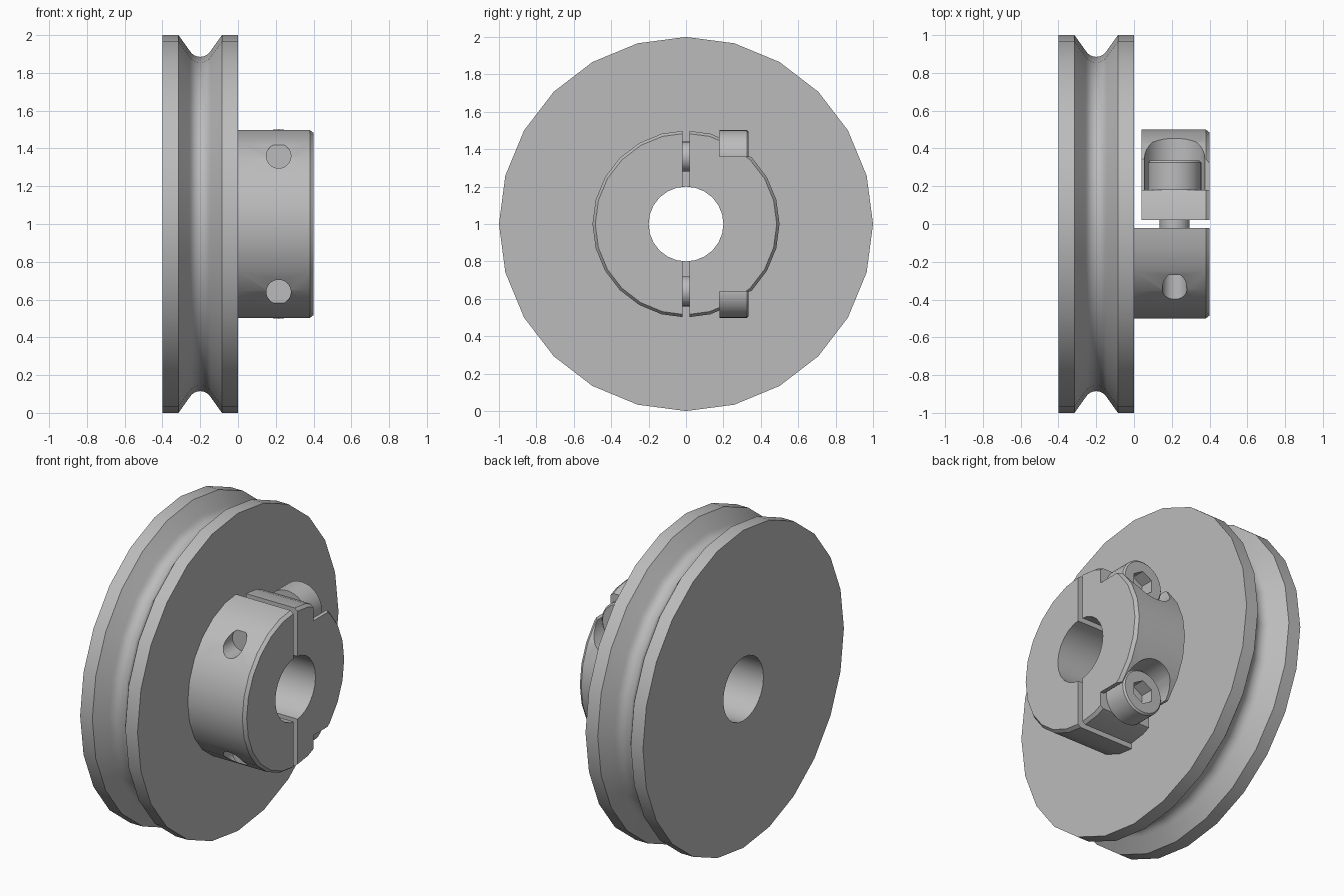
import bpy, bmesh
from math import sin, cos, pi, radians
from mathutils import Matrix, Vector

cube = bpy.data.objects.get("Cube")
if cube:
    bpy.data.objects.remove(cube, do_unlink=True)

steel = bpy.data.materials.new("grey_metal")
steel.use_nodes = True
GREY = (0.5, 0.5, 0.5, 1)
steel.diffuse_color = GREY
steel.node_tree.nodes["Principled BSDF"].inputs["Base Color"].default_value = GREY

AXIS_Z = 1.0        # height of the shaft axis
SCREW_X = 0.215     # screw position along the shaft
SCREW_Z = 0.36      # screw offset from the axis
SLIT = 0.02         # half width of the clamp slit
SEAT = 0.18         # plane the screw heads sit on


def finish(bm, name):
    bmesh.ops.recalc_face_normals(bm, faces=bm.faces)
    mesh = bpy.data.meshes.new(name)
    bm.to_mesh(mesh)
    bm.free()
    mesh.materials.append(steel)
    ob = bpy.data.objects.new(name, mesh)
    bpy.context.collection.objects.link(ob)
    return ob


def lathe(name, profile, sides=24):
    """Turn a closed (x, radius) profile around the shaft axis."""
    bm = bmesh.new()
    rings = []
    for i in range(sides):
        a = 2 * pi * i / sides
        rings.append([bm.verts.new((x, r * sin(a), AXIS_Z + r * cos(a))) for x, r in profile])
    n = len(profile)
    for i in range(sides):
        a, b = rings[i], rings[(i + 1) % sides]
        for j in range(n):
            k = (j + 1) % n
            bm.faces.new((a[j], a[k], b[k], b[j]))
    return finish(bm, name)


def rod(name, radius, y0, y1, z, sides=32):
    """Cylinder along y at the screw position."""
    bm = bmesh.new()
    m = Matrix.Translation((SCREW_X, (y0 + y1) / 2, z)) @ Matrix.Rotation(radians(90), 4, 'X')
    bmesh.ops.create_cone(bm, cap_ends=True, segments=sides, radius1=radius,
                          radius2=radius, depth=y1 - y0, matrix=m)
    return finish(bm, name)


def block(name, low, high):
    bm = bmesh.new()
    low, high = Vector(low), Vector(high)
    m = Matrix.Translation((low + high) / 2) @ Matrix.Diagonal((*(high - low), 1))
    bmesh.ops.create_cube(bm, size=1, matrix=m)
    return finish(bm, name)


def cut(ob, cutter):
    mod = ob.modifiers.new("cut", 'BOOLEAN')
    mod.operation = 'DIFFERENCE'
    mod.solver = 'EXACT'
    mod.object = cutter
    bpy.context.view_layer.objects.active = ob
    bpy.ops.object.modifier_apply(modifier=mod.name)
    bpy.data.objects.remove(cutter, do_unlink=True)


def smooth(ob):
    bpy.ops.object.select_all(action='DESELECT')
    ob.select_set(True)
    bpy.context.view_layer.objects.active = ob
    bpy.ops.object.shade_smooth_by_angle(angle=radians(28))


# Grooved wheel: sloped flanks running into a round groove floor
floor = [(-0.2 + 0.065 * sin(a), 0.95 - 0.065 * cos(a))
         for a in (radians(d) for d in range(-60, 61, 15))]
wheel = lathe("grooved_wheel",
              [(-0.4, 0.2), (-0.4, 1), (-0.315, 1)] + floor + [(-0.085, 1), (0, 1), (0, 0.2)])
smooth(wheel)


def hub_profile(start):
    return [(start, 0.2), (start, 0.5), (0.38, 0.5), (0.4, 0.485), (0.4, 0.2)]


# Fixed half of the split hub, with the two threaded holes
hub = lathe("fixed_hub_half", hub_profile(0))
cut(hub, block("cutter", (-1, -SLIT, 0), (1, 1, 2)))
for side in (1, -1):
    cut(hub, rod("cutter", 0.065, -0.7, -0.27, AXIS_Z + side * SCREW_Z))
smooth(hub)

# Loose clamp half, with round counterbores opened outward into steps
clamp = lathe("clamp_half", hub_profile(0.04))
cut(clamp, block("cutter", (-1, -1, 0), (1, SLIT, 2)))
for side in (1, -1):
    z = AXIS_Z + side * SCREW_Z
    cut(clamp, rod("cutter", 0.16, SEAT, 0.7, z))
    z_out = z + side * 0.4
    cut(clamp, block("cutter", (-0.2, SEAT, min(z, z_out)), (0.7, 0.7, max(z, z_out))))
smooth(clamp)

# Cap screws: shank, head with softened rim and hex socket
for side, label in ((1, "upper"), (-1, "lower")):
    z = AXIS_Z + side * SCREW_Z
    smooth(rod(label + "_screw_shank", 0.08, -0.15, SEAT + 0.01, z))
    head = rod(label + "_screw_head", 0.142, SEAT, 0.335, z)
    bm = bmesh.new()
    bm.from_mesh(head.data)
    rim = [e for e in bm.edges if all(v.co.y > 0.33 for v in e.verts)]
    bmesh.ops.bevel(bm, geom=rim, offset=0.01, segments=1, affect='EDGES')
    bm.to_mesh(head.data)
    bm.free()
    cut(head, rod("cutter", 0.075, 0.25, 0.5, z, sides=6))
    smooth(head)
